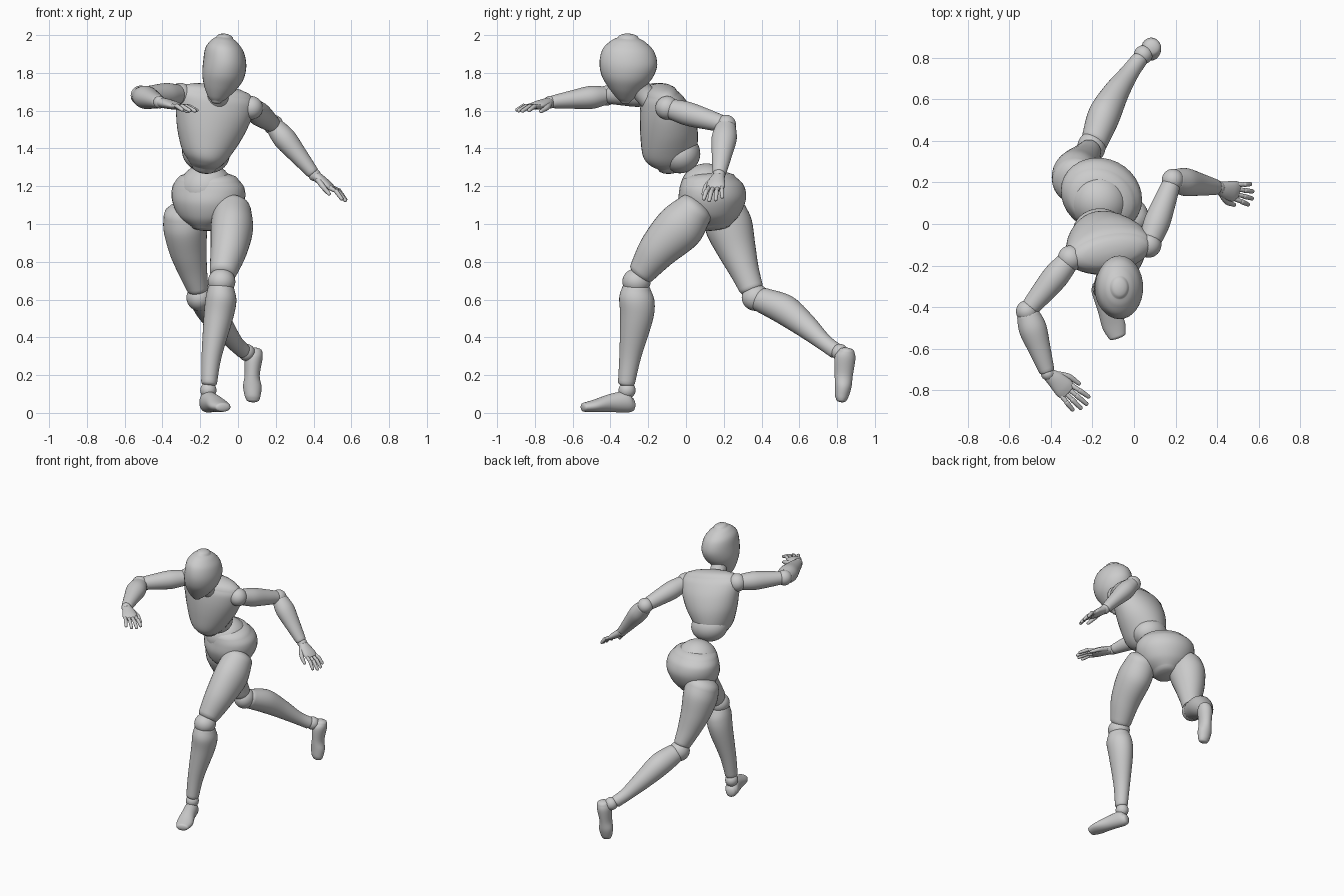
import bpy, bmesh, math
from mathutils import Vector as V

SEG, STEPS = 32, 6


def finish(name, bm):
    bmesh.ops.recalc_face_normals(bm, faces=bm.faces)
    for f in bm.faces:
        f.smooth = True
    me = bpy.data.meshes.new(name)
    bm.to_mesh(me)
    bm.free()
    ob = bpy.data.objects.new(name, me)
    bpy.context.collection.objects.link(ob)
    return ob


def spline(p0, p1, p2, p3, t):
    return [0.5 * (2 * b + (c - a) * t + (2 * a - 5 * b + 4 * c - d) * t * t
                   + (3 * b - a - 3 * c + d) * t ** 3) for a, b, c, d in zip(p0, p1, p2, p3)]


def loft(name, secs, side=(1, 0, 0), cap=0.5, seg=SEG, steps=STEPS):
    """Rounded body through sections (x, y, z, half width along side, half depth)."""
    axis = (V(secs[-1][:3]) - V(secs[0][:3])).normalized()
    u = V(side)
    u = (u - axis * u.dot(axis)).normalized()
    v = axis.cross(u)
    n, rows = len(secs), []
    for i in range(n - 1):
        q = [secs[max(i - 1, 0)], secs[i], secs[i + 1], secs[min(i + 2, n - 1)]]
        rows += [spline(*q, k / steps) for k in range(steps)]
    rows.append(list(secs[-1]))

    def dome(s, sign):
        out = []
        for a in (25, 48, 68, 85):
            a = math.radians(a)
            c = V(s[:3]) + axis * sign * cap * min(s[3], s[4]) * math.sin(a)
            out.append([*c, s[3] * math.cos(a), s[4] * math.cos(a)])
        return out
    rows = dome(rows[0], -1)[::-1] + rows + dome(rows[-1], 1)
    bm = bmesh.new()
    rings = []
    for x, y, z, ra, rb in rows:
        ring = []
        for k in range(seg):
            a = math.tau * k / seg
            ring.append(bm.verts.new(V((x, y, z)) + u * max(ra, .001) * math.cos(a)
                                     + v * max(rb, .001) * math.sin(a)))
        rings.append(ring)
    for r, s in zip(rings, rings[1:]):
        for k in range(seg):
            j = (k + 1) % seg
            bm.faces.new((r[k], r[j], s[j], s[k]))
    bm.faces.new(rings[0])
    bm.faces.new(rings[-1])
    return finish(name, bm)


def ball(name, c, r, side=(1, 0, 0)):
    """Ellipsoid with radii r = (along side, depth, height)."""
    u = V(side).normalized()
    v = V((0, 0, 1)).cross(u).normalized()
    w = u.cross(v)
    bm = bmesh.new()
    bmesh.ops.create_uvsphere(bm, u_segments=SEG, v_segments=20, radius=1)
    for p in bm.verts:
        p.co = V(c) + u * p.co.x * r[0] + v * p.co.y * r[1] + w * p.co.z * r[2]
    return finish(name, bm)


def hand(name, wrist, tip, across):
    """Palm, four jointed fingers and a thumb; across points to the thumb side."""
    w, d = V(wrist), V(tip) - V(wrist)
    L = d.length
    d.normalize()
    a = V(across)
    a = (a - d * a.dot(d)).normalized()
    n = d.cross(a)
    n = n if n.z > 0 else -n

    def at(f, s, h=0):
        return tuple(w + d * L * f + a * s + n * h)
    loft(name + "_palm", [(*at(.0, 0), .030, .026), (*at(.2, .004), .042, .026),
                          (*at(.42, .002), .050, .022), (*at(.55, 0), .046, .015)], a)
    for i, (s, e) in enumerate(((.036, .93), (.013, 1.0), (-.011, .97), (-.034, .87))):
        pts = [at(.52, s), at(.52 + (e - .52) * .45, s * 1.2, .007), at(e, s * 1.4, -.006)]
        for j in range(2):
            loft(f"{name}_finger_{i}_{j}", [(*pts[j], .0125, .0125), (*pts[j + 1], .010, .010)],
                 a, .9, 12, 2)
    loft(name + "_thumb", [(*at(.18, .03, -.005), .018, .016), (*at(.38, .058, -.014), .015, .014),
                           (*at(.62, .066, -.024), .010, .010)], a, .9, 12, 4)


# head and neck
loft("head", [(-.07, -.305, 1.985, .045, .055), (-.07, -.305, 1.965, .072, .092),
              (-.07, -.305, 1.92, .103, .136), (-.07, -.305, 1.85, .115, .153),
              (-.08, -.312, 1.78, .110, .135), (-.095, -.32, 1.72, .085, .092),
              (-.11, -.322, 1.67, .050, .050), (-.115, -.322, 1.65, .028, .028)])
loft("neck", [(-.11, -.17, 1.64, .065, .06), (-.105, -.23, 1.70, .055, .055),
              (-.09, -.27, 1.77, .055, .06)])

# torso
chest_side = (.38, .08, -.10)
loft("chest", [(-.18, -.08, 1.30, .065, .07), (-.175, -.08, 1.33, .095, .115),
               (-.17, -.085, 1.38, .130, .145), (-.15, -.09, 1.48, .175, .152),
               (-.13, -.105, 1.58, .203, .138), (-.12, -.125, 1.66, .212, .11),
               (-.115, -.135, 1.695, .195, .085)], chest_side, .5)
ball("lower_ribs", (-.17, -.035, 1.375), (.128, .11, .105), chest_side)
hips_side = (.25, -.13, .06)
ball("waist", (-.17, .11, 1.185), (.145, .14, .135), hips_side)
loft("pelvis", [(-.16, .14, .99, .085, .10), (-.16, .14, 1.04, .155, .145),
                (-.157, .14, 1.12, .195, .175), (-.157, .135, 1.19, .198, .165),
                (-.16, .12, 1.235, .17, .14)], hips_side, .3)

# forward leg
loft("forward_thigh", [(-.03, .05, 1.08, .10, .10), (-.032, -.035, .98, .112, .128),
                       (-.05, -.155, .855, .096, .103), (-.078, -.235, .745, .072, .073)])
ball("forward_knee", (-.087, -.262, .695), (.073, .075, .07))
loft("forward_shin", [(-.088, -.262, .66, .070, .075), (-.09, -.26, .60, .082, .094),
                      (-.105, -.262, .50, .077, .087), (-.14, -.295, .30, .053, .058),
                      (-.153, -.315, .16, .042, .045)])
ball("forward_ankle", (-.157, -.312, .12), (.043, .045, .045))
loft("forward_foot", [(-.168, -.288, .045, .035, .038), (-.16, -.315, .058, .046, .056),
                      (-.13, -.40, .052, .048, .048), (-.098, -.485, .037, .056, .033),
                      (-.08, -.54, .030, .042, .024)], (.95, .3, 0))

# trailing leg
loft("trailing_thigh", [(-.28, .205, 1.06, .115, .115), (-.278, .23, .98, .117, .125),
                        (-.265, .27, .86, .099, .102), (-.24, .31, .75, .077, .078),
                        (-.215, .345, .66, .058, .064)])
ball("trailing_knee", (-.205, .37, .61), (.068, .075, .07))
loft("trailing_shin", [(-.19, .40, .60, .066, .068), (-.145, .52, .548, .078, .080),
                       (-.085, .635, .46, .062, .064), (-.02, .73, .375, .045, .045),
                       (.025, .79, .33, .04, .042)])
ball("trailing_ankle", (.045, .815, .32), (.045, .045, .045))
loft("trailing_foot", [(.087, .85, .325, .042, .042), (.082, .842, .29, .048, .055),
                       (.075, .835, .20, .040, .048), (.076, .832, .14, .049, .044),
                       (.077, .825, .09, .042, .036), (.078, .823, .07, .035, .028)])

# arms: shoulder, elbow, wrist, hand tip, thumb direction
ARMS = {
    "left": ((.07, -.10, 1.615), (.187, .212, 1.525), (.405, .175, 1.26), (.575, .14, 1.13), (.1, -1, -.25)),
    "right": ((-.305, -.165, 1.685), (-.515, -.42, 1.68), (-.415, -.72, 1.645), (-.24, -.88, 1.605), (.65, .76, 0)),
}
for nm, (s, e, w, t, across) in ARMS.items():
    s, e, w = V(s), V(e), V(w)
    ball(nm + "_shoulder", s, (.062, .062, .062))
    ball(nm + "_elbow", e, (.053, .053, .053))
    loft(nm + "_upper_arm", [(*s.lerp(e, f), r, r) for f, r in
                             ((.1, .055), (.35, .063), (.65, .055), (.92, .045))], (0, 0, 1))
    loft(nm + "_forearm", [(*e.lerp(w, f), r, r * 1.1) for f, r in
                           ((.05, .05), (.28, .061), (.6, .049), (.95, .034))], (0, 0, 1))
    ball(nm + "_wrist", w, (.033, .033, .033))
    hand(nm + "_hand", w, t, across)
